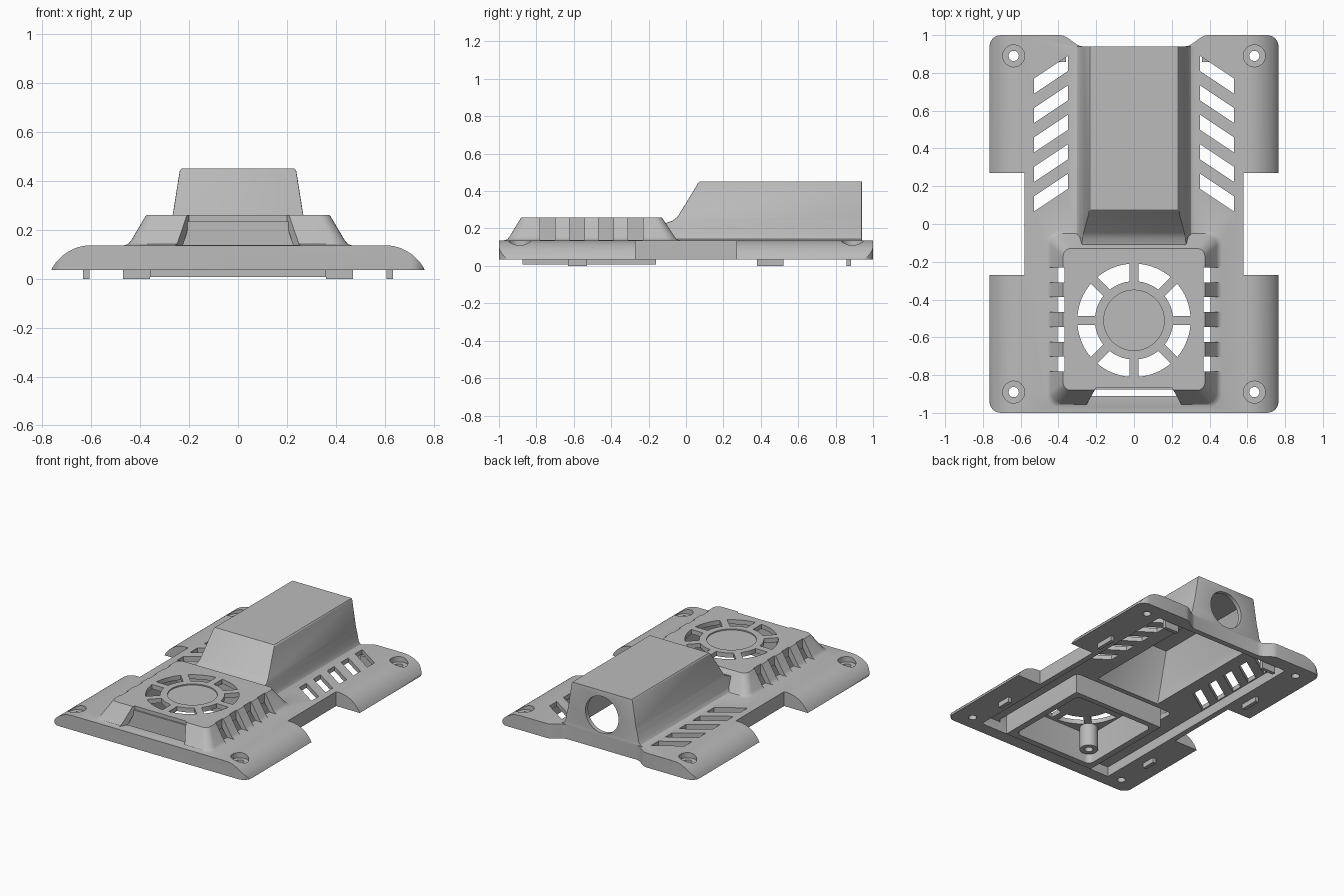
import bpy, bmesh, math
from math import sin, cos, pi, radians

if "Cube" in bpy.data.objects:
    bpy.data.objects.remove(bpy.data.objects["Cube"], do_unlink=True)

grey = bpy.data.materials.new("plain_grey")
grey.use_nodes = True
COLOUR = (0.5, 0.5, 0.5, 1)
grey.diffuse_color = COLOUR
grey.node_tree.nodes["Principled BSDF"].inputs["Base Color"].default_value = COLOUR


def rings(name, loops):
    """Solid skinned through matching closed loops of 3D points."""
    bm = bmesh.new()
    vs = [[bm.verts.new(p) for p in loop] for loop in loops]
    n = len(vs[0])
    for a, b in zip(vs, vs[1:]):
        for i in range(n):
            j = (i + 1) % n
            bm.faces.new((a[i], a[j], b[j], b[i]))
    bm.faces.new(vs[0][::-1])
    bm.faces.new(vs[-1])
    bmesh.ops.recalc_face_normals(bm, faces=bm.faces)
    mesh = bpy.data.meshes.new(name)
    bm.to_mesh(mesh)
    bm.free()
    ob = bpy.data.objects.new(name, mesh)
    bpy.context.collection.objects.link(ob)
    mesh.materials.append(grey)
    return ob


def prism(name, pts, z0, z1):
    return rings(name, [[(x, y, z) for x, y in pts] for z in (z0, z1)])


def box(name, x0, x1, y0, y1, z0, z1):
    return prism(name, [(x0, y0), (x1, y0), (x1, y1), (x0, y1)], z0, z1)


def disc(name, x, y, r, z0, z1, n=32):
    return prism(name, [(x + r * cos(2 * pi * i / n), y + r * sin(2 * pi * i / n))
                        for i in range(n)], z0, z1)


def rounded(hx, y0, y1, z, r, seg=6):
    """Rounded rectangle loop, symmetric in x."""
    loop = []
    corners = [(hx - r, y0 + r, -90), (hx - r, y1 - r, 0),
               (r - hx, y1 - r, 90), (r - hx, y0 + r, 180)]
    for cx, cy, start in corners:
        for i in range(seg + 1):
            a = radians(start + 90 * i / seg)
            loop.append((cx + r * cos(a), cy + r * sin(a), z))
    return loop


def combine(target, other, op):
    mod = target.modifiers.new("cut", 'BOOLEAN')
    mod.operation, mod.solver, mod.object = op, 'EXACT', other
    bpy.context.view_layer.update()
    dg = bpy.context.evaluated_depsgraph_get()
    mesh = bpy.data.meshes.new_from_object(target.evaluated_get(dg))
    target.modifiers.clear()
    target.data = mesh
    bpy.data.objects.remove(other, do_unlink=True)


def cut(target, other):
    combine(target, other, 'DIFFERENCE')


def mirrored(half):
    return half + [(-x, y) for x, y in reversed(half)]


# Base plate: arched cross-section trimmed to the notched outline
arc = [(0.6 + 0.184 * sin(t), -0.047 + 0.184 * cos(t))
       for t in [radians(63.6) * i / 12 for i in range(13)]]
section = mirrored(arc)
body = rings("cover_body", [[(x, y, z) for x, z in section] for y in (-1.1, 1.1)])
corner = [(0.705 + 0.06 * sin(radians(15 * i)), 0.94 + 0.06 * cos(radians(15 * i)))
          for i in range(7)]
s_curve = [(0.27 + 0.12 * t, 0.94 + 0.06 * t * t * (3 - 2 * t))
           for t in [i / 8 for i in range(9)]]
outline = ([(x, -y) for x, y in corner]
           + [(0.765, -0.27), (0.58, -0.27), (0.58, 0.27), (0.765, 0.27)]
           + corner[::-1] + s_curve[::-1])
combine(body, prism("outline", mirrored(outline), 0.035, 0.3), 'INTERSECT')

# Fan shroud and rear duct, both with flared feet
shroud = rings("shroud", [rounded(*v) for v in (
    (0.475, -0.975, -0.03, 0.12, 0.07), (0.465, -0.97, -0.035, 0.137, 0.07),
    (0.45, -0.955, -0.05, 0.142, 0.06), (0.438, -0.945, -0.06, 0.155, 0.055),
    (0.38, -0.885, -0.125, 0.253, 0.045), (0.375, -0.88, -0.13, 0.26, 0.04))])
combine(body, shroud, 'UNION')
duct = rings("duct", [rounded(*v, 0.004, 2) for v in (
    (0.33, -0.13, 0.94, 0.12), (0.32, -0.13, 0.94, 0.137), (0.302, -0.13, 0.94, 0.145),
    (0.288, -0.13, 0.94, 0.165), (0.277, -0.12, 0.94, 0.225), (0.272, -0.075, 0.94, 0.24),
    (0.267, -0.045, 0.94, 0.262), (0.238, 0.065, 0.94, 0.443), (0.232, 0.073, 0.94, 0.45))])
combine(body, duct, 'UNION')

# Hollow undersides
cut(body, box("plate_hollow", -0.54, 0.54, -0.91, 0.9, -0.1, 0.105))
cut(body, rings("shroud_hollow", [rounded(*v, 0.03) for v in (
    (0.405, -0.91, -0.1, 0.06), (0.405, -0.91, -0.1, 0.138), (0.345, -0.86, -0.16, 0.228))]))
cut(body, rings("duct_hollow", [rounded(*v, 0.004, 2) for v in (
    (0.26, -0.08, 0.91, 0.06), (0.25, -0.03, 0.91, 0.2), (0.205, 0.085, 0.91, 0.42))]))

# Round outlet in the back of the duct
cut(body, rings("outlet", [[(0.13 * cos(pi * i / 20), y, 0.28 + 0.13 * sin(pi * i / 20))
                            for i in range(40)] for y in (0.8, 1.1)]))

# Front mouth of the shroud
cut(body, prism("mouth", mirrored([(0.27, -0.99), (0.2, -0.865)]), 0.1375, 0.4))

# Fan grille: eight openings between spokes, with a shallow ring step round the hub
FAN_Y = -0.51
for k in range(8):
    pts = []
    for r, order in ((0.3, range(9)), (0.207, range(8, -1, -1))):
        edge = math.asin(0.024 / r)
        for i in order:
            a = k * pi / 4 + edge + (pi / 4 - 2 * edge) * i / 8
            pts.append((r * cos(a), FAN_Y + r * sin(a)))
    cut(body, prism("grille_gap", pts, 0.18, 0.4))
cut(body, disc("hub_recess", 0, FAN_Y, 0.16, 0.252, 0.3, 48))

for s in (-1, 1):
    # Side slots of the shroud
    for k in range(4):
        y = -0.27 - 0.157 * k
        x0, x1 = sorted((s * 0.367, s * 0.5))
        cut(body, box("side_slot", x0, x1, y - 0.04, y + 0.04, 0.1375, 0.4))
    # Slanted vents beside the duct
    for k in range(5):
        y = 0.89 - 0.156 * k
        cut(body, prism("vent", [(s * 0.35, y), (s * 0.53, y - 0.12),
                                 (s * 0.53, y - 0.2), (s * 0.35, y - 0.08)], 0, 0.137 + 0.01))
    # Counterbored screw holes
    for y in (-0.89, 0.89):
        cut(body, disc("counterbore", s * 0.637, y, 0.058, 0.1, 0.3))
        cut(body, disc("screw_hole", s * 0.637, y, 0.027, 0, 0.3))

# Fan chamber walls below the grille
chamber = box("fan_chamber", -0.36, 0.36, -0.875, -0.16, 0.008, 0.235)
cut(chamber, rings("chamber_hollow", [rounded(0.315, -0.83, -0.2, z, 0.04) for z in (-0.1, 0.4)]))

# Underside posts, tabs and ribs
boss = disc("fan_boss", -0.25, FAN_Y - 0.25, 0.06, 0.065, 0.24)
cut(boss, disc("boss_hole", -0.25, FAN_Y - 0.25, 0.028, 0, 0.15))
parts = [body, chamber, boss]
for s, side in ((1, "left"), (-1, "right")):
    for label, x0, x1, y0, y1, top in (
            ("rear_tab", 0.607, 0.633, 0.38, 0.52, 0.05),
            ("front_tab", 0.607, 0.633, -0.63, -0.53, 0.05),
            ("rear_rib", 0.36, 0.47, 0.857, 0.883, 0.11)):
        a, b = sorted((s * x0, s * x1))
        parts.append(box(f"{side}_{label}", a, b, y0, y1, 0, top))

# Smooth shading with crisp edges
bpy.ops.object.select_all(action='DESELECT')
for ob in parts:
    ob.select_set(True)
bpy.context.view_layer.objects.active = body
bpy.ops.object.shade_smooth_by_angle(angle=radians(30))
